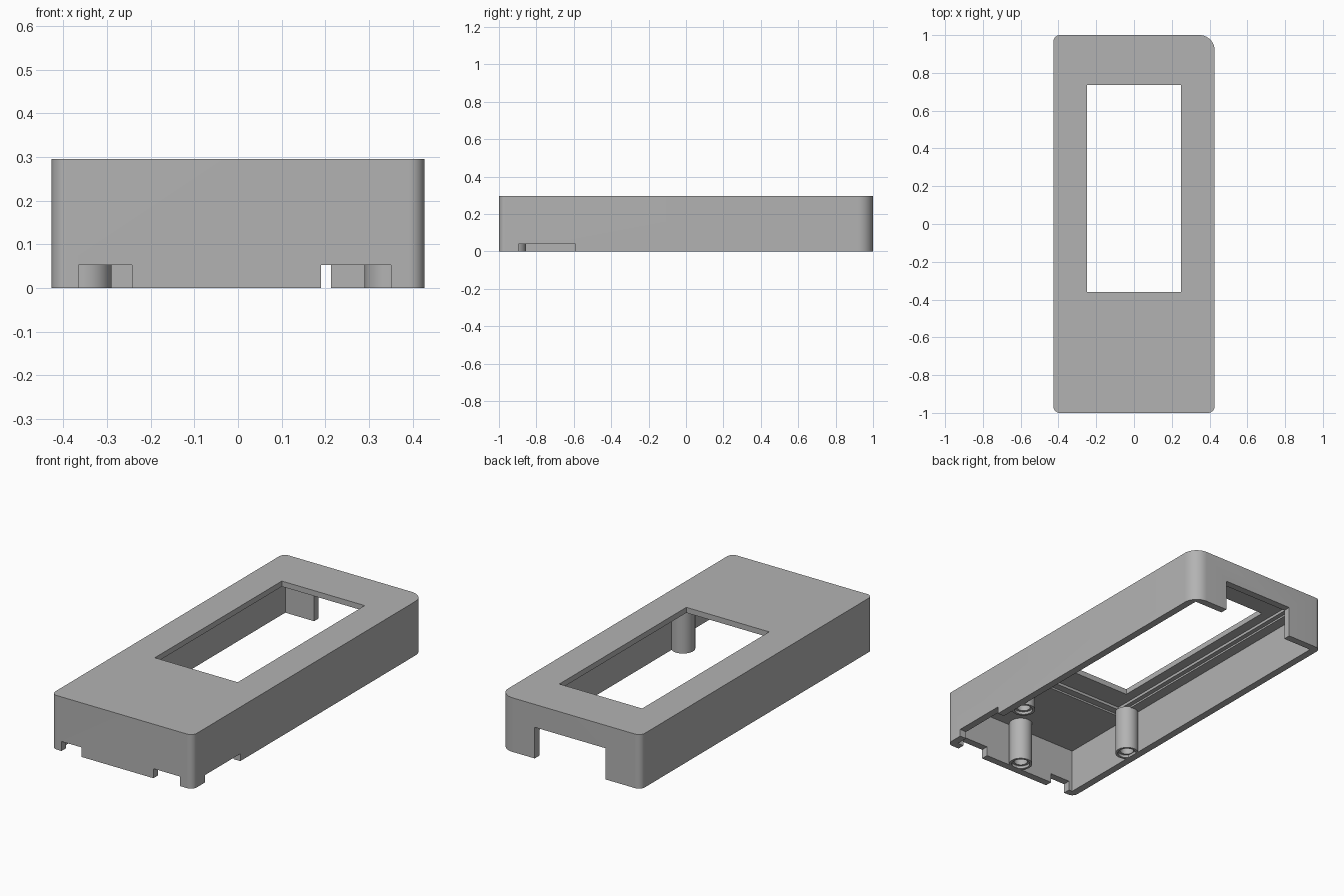
import bpy
import bmesh
from math import sin, cos, pi

cube = bpy.data.objects.get("Cube")
if cube:
    bpy.data.objects.remove(cube, do_unlink=True)

HALF_X, HALF_Y, HEIGHT = 0.427, 1.0, 0.295
WALL, CEILING = 0.04, 0.24

grey = bpy.data.materials.new("matte grey")
grey.use_nodes = True
COLOUR = (0.45, 0.45, 0.45, 1)
grey.diffuse_color = COLOUR
grey.node_tree.nodes["Principled BSDF"].inputs["Base Color"].default_value = COLOUR


def prism(name, outline, z0, z1):
    """Extrude a counter-clockwise outline between two heights."""
    bm = bmesh.new()
    face = bm.faces.new([bm.verts.new((x, y, z0)) for x, y in outline])
    top = bmesh.ops.extrude_face_region(bm, geom=[face])["geom"]
    bmesh.ops.translate(bm, vec=(0, 0, z1 - z0),
                        verts=[v for v in top if isinstance(v, bmesh.types.BMVert)])
    bmesh.ops.recalc_face_normals(bm, faces=bm.faces)
    mesh = bpy.data.meshes.new(name)
    bm.to_mesh(mesh)
    bm.free()
    mesh.materials.append(grey)
    obj = bpy.data.objects.new(name, mesh)
    bpy.context.collection.objects.link(obj)
    return obj


def box(name, x0, x1, y0, y1, z0, z1):
    return prism(name, [(x0, y0), (x1, y0), (x1, y1), (x0, y1)], z0, z1)


def cylinder(name, x, y, radius, z0, z1, sides=40):
    ring = [(x + radius * cos(2 * pi * i / sides), y + radius * sin(2 * pi * i / sides))
            for i in range(sides)]
    return prism(name, ring, z0, z1)


def rounded_outline(radii, steps=10):
    """Rectangle with its own radius per corner, starting at +x +y."""
    points = []
    for k, (sx, sy) in enumerate([(1, 1), (-1, 1), (-1, -1), (1, -1)]):
        r = radii[k]
        for i in range(steps + 1):
            a = pi / 2 * (k + i / steps)
            points.append((sx * (HALF_X - r) + r * cos(a), sy * (HALF_Y - r) + r * sin(a)))
    return points


def cut(target, cutter):
    mod = target.modifiers.new("cut", "BOOLEAN")
    mod.operation, mod.solver, mod.object = "DIFFERENCE", "EXACT", cutter
    bpy.context.view_layer.objects.active = target
    bpy.ops.object.modifier_apply(modifier=mod.name)
    bpy.data.objects.remove(cutter, do_unlink=True)


def smooth(obj):
    bpy.ops.object.select_all(action="DESELECT")
    obj.select_set(True)
    bpy.context.view_layer.objects.active = obj
    bpy.ops.object.shade_smooth_by_angle(angle=pi / 6)


# Outer shell, with one larger corner
shell = prism("case_shell", rounded_outline([0.08, 0.035, 0.035, 0.035]), 0, HEIGHT)

# Hollow interior and the two-step recess behind the window
ix, iy = HALF_X - WALL, HALF_Y - WALL
cut(shell, box("cavity", -ix, ix, -iy, iy, -0.1, CEILING))
cut(shell, box("outer_recess", -0.33, 0.33, -0.53, 0.93, 0.1, 0.25))
cut(shell, box("inner_recess", -0.305, 0.305, -0.49, 0.89, 0.1, 0.265))

# Display window
cut(shell, box("window", -0.25, 0.25, -0.36, 0.735, 0.1, 0.5))

# Openings along the lower rim: back, front pair and side
cut(shell, box("back_opening", -0.213, 0.213, 0.9, 1.1, -0.1, 0.17))
for x0, x1 in [(-0.365, -0.243), (0.19, 0.35)]:
    cut(shell, box("front_notch", x0, x1, -1.1, -0.94, -0.1, 0.052))
cut(shell, box("side_notch", 0.37, 0.5, -0.895, -0.59, -0.1, 0.04))
smooth(shell)

# Hollow screw bosses with a counterbored mouth
for name, x, y in [("left_boss", 0.35, -0.475), ("right_boss", -0.35, -0.475),
                   ("front_boss", 0, -0.915)]:
    boss = cylinder(name, x, y, 0.06, 0, CEILING + 0.005)
    cut(boss, cylinder("mouth", x, y, 0.047, -0.05, 0.015))
    cut(boss, cylinder("bore", x, y, 0.035, -0.06, 0.17))
    smooth(boss)
